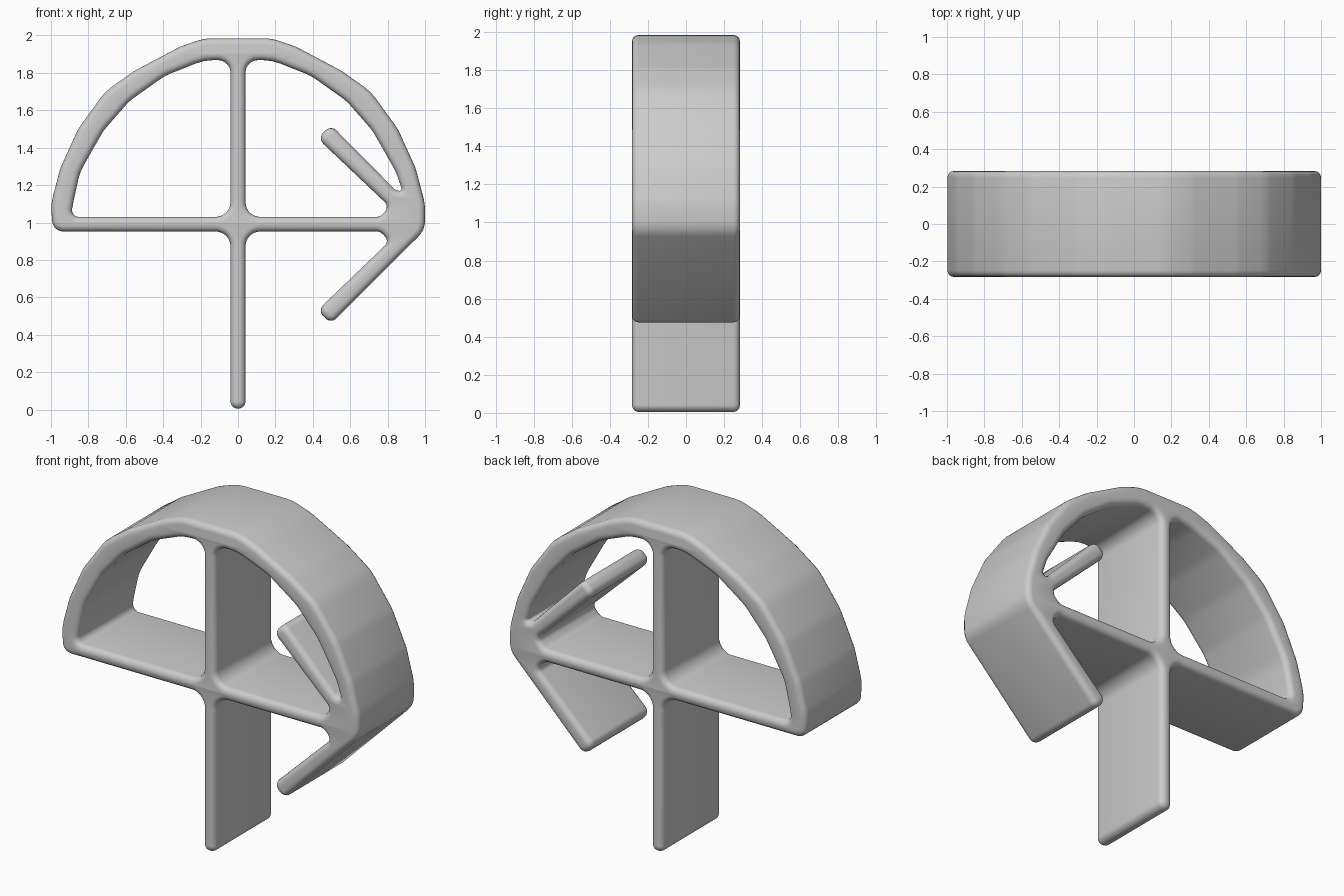
import bpy
import bmesh
import math
from mathutils import Vector

if "Cube" in bpy.data.objects:
    bpy.data.objects.remove(bpy.data.objects["Cube"], do_unlink=True)

HALF_DEPTH = 0.283   # half the front-to-back width
ROUND = 0.034        # rounding of the front and back rims
BAR = 0.04           # half thickness of the straight bars
LOW, HIGH = 0.952, 1.03  # underside and top of the crossbar


def fillet(corners, steps=6):
    """Round every (x, z, radius) corner of a closed outline."""
    points = []
    n = len(corners)
    for i, (x, z, radius) in enumerate(corners):
        p = Vector((x, z))
        to_prev = Vector(corners[i - 1][:2]) - p
        to_next = Vector(corners[(i + 1) % n][:2]) - p
        half = to_prev.angle(to_next) / 2
        if half > 1.56:
            points.append(p)
            continue
        cut = min(radius / math.tan(half), 0.48 * to_prev.length, 0.48 * to_next.length)
        r = cut * math.tan(half)
        a, b = to_prev.normalized(), to_next.normalized()
        centre = p + (a + b).normalized() * (r / math.sin(half))
        start, end = p + a * cut - centre, p + b * cut - centre
        sweep = start.angle_signed(end)
        count = max(2, math.ceil(steps * abs(sweep) / 1.57))
        for k in range(count + 1):
            turn = -sweep * k / count
            c, s = math.cos(turn), math.sin(turn)
            points.append(centre + Vector((start.x * c - start.y * s, start.x * s + start.y * c)))
    return points


def arch(half, side):
    """Arch points from the foot to the crown on one side."""
    return [(side * x, z, 0.25) for x, z in half]


outer_half = [(1.0, 1.1), (0.95, 1.29), (0.855, 1.5), (0.71, 1.7),
              (0.555, 1.81), (0.31, 1.94), (0.18, 1.985)]
inner_half = [(0.845, 1.27), (0.72, 1.49), (0.58, 1.65), (0.39, 1.785), (0.18, 1.868)]

# Whole silhouette: arch, lower barb, crossbar underside and stem
outline = arch(outer_half, -1) + arch(outer_half, 1)[::-1] + [
    (1.0, 0.96, 0.12),
    (0.497, 0.458, 0.042), (0.425, 0.53, 0.042),
    (0.81, 0.9, 0.05), (0.76, LOW, 0.05),
    (BAR, LOW, 0.08), (BAR, 0.005, 0.039),
    (-BAR, 0.005, 0.039), (-BAR, LOW, 0.08),
    (-0.99, LOW, 0.06),
]

# Opening under the left of the arch
left_opening = [(-0.895, HIGH, 0.04), (-0.878, 1.12, 0.1)] + arch(inner_half, -1) + [
    (-BAR, 1.868, 0.08), (-BAR, HIGH, 0.08)]

# Opening under the right of the arch, with the upper barb reaching into it
right_opening = [(BAR, HIGH, 0.08), (BAR, 1.868, 0.08)] + arch(inner_half, 1)[::-1] + [
    (0.88, 1.165, 0.02), (0.84, 1.175, 0.03),
    (0.497, 1.522, 0.042), (0.425, 1.45, 0.042),
    (0.81, 1.085, 0.05), (0.76, HIGH, 0.05)]

# Fill the silhouette and extrude it with rounded rims
curve = bpy.data.curves.new("arched_arrow_frame", "CURVE")
curve.dimensions = "2D"
curve.fill_mode = "BOTH"
curve.extrude = HALF_DEPTH - ROUND
curve.bevel_depth = ROUND
curve.bevel_resolution = 3
curve.offset = -ROUND
for loop in (outline, left_opening, right_opening):
    points = fillet(loop)
    spline = curve.splines.new("POLY")
    spline.points.add(len(points) - 1)
    for target, p in zip(spline.points, points):
        target.co = (p.x, p.y, 0, 1)
    spline.use_cyclic_u = True

frame = bpy.data.objects.new("arched_arrow_frame", curve)
bpy.context.collection.objects.link(frame)
frame.rotation_euler.x = math.pi / 2
bpy.ops.object.select_all(action="DESELECT")
frame.select_set(True)
bpy.context.view_layer.objects.active = frame
bpy.ops.object.convert(target="MESH")
frame = bpy.context.object
bpy.ops.object.transform_apply(location=False, rotation=True, scale=False)

# Weld the rims to the caps
bm = bmesh.new()
bm.from_mesh(frame.data)
bmesh.ops.remove_doubles(bm, verts=bm.verts, dist=0.0005)
bmesh.ops.recalc_face_normals(bm, faces=bm.faces)
bm.to_mesh(frame.data)
bm.free()

# Plain grey finish
grey = bpy.data.materials.new("plain_grey")
grey.use_nodes = True
grey.diffuse_color = (0.6, 0.6, 0.6, 1)
grey.node_tree.nodes["Principled BSDF"].inputs["Base Color"].default_value = (0.6, 0.6, 0.6, 1)
frame.data.materials.clear()
frame.data.materials.append(grey)
bpy.ops.object.shade_smooth_by_angle(angle=math.radians(40))
